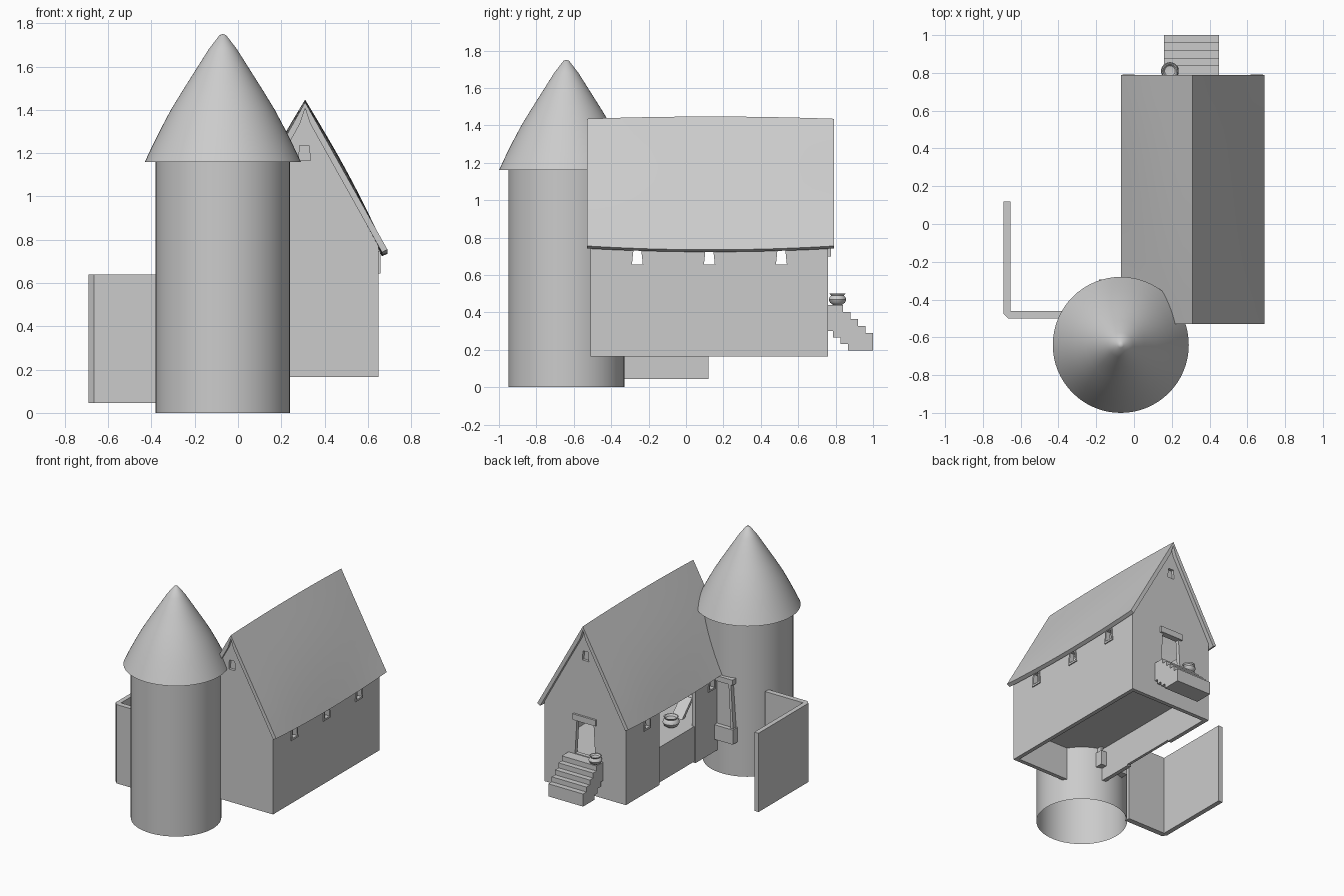
import bpy, bmesh, math
from mathutils import Vector

if "Cube" in bpy.data.objects:
    bpy.data.objects.remove(bpy.data.objects["Cube"])


def finish(name, bm, smooth=False):
    bmesh.ops.recalc_face_normals(bm, faces=bm.faces)
    me = bpy.data.meshes.new(name)
    bm.to_mesh(me)
    bm.free()
    ob = bpy.data.objects.new(name, me)
    bpy.context.collection.objects.link(ob)
    if smooth:
        activate(ob)
        bpy.ops.object.shade_smooth_by_angle(angle=math.radians(35))
    return ob


def activate(ob):
    bpy.ops.object.select_all(action='DESELECT')
    ob.select_set(True)
    bpy.context.view_layer.objects.active = ob


def prism(name, pts, axis, a, b):
    """Extrude a 2D outline along an axis from a to b."""
    place = {'x': lambda p, d: (d, p[0], p[1]),
             'y': lambda p, d: (p[0], d, p[1]),
             'z': lambda p, d: (p[0], p[1], d)}[axis]
    bm = bmesh.new()
    lo = [bm.verts.new(place(p, a)) for p in pts]
    hi = [bm.verts.new(place(p, b)) for p in pts]
    bm.faces.new(lo)
    bm.faces.new(hi)
    n = len(pts)
    for i in range(n):
        k = (i + 1) % n
        bm.faces.new((lo[i], lo[k], hi[k], hi[i]))
    return finish(name, bm)


def box(name, x, y, z):
    return prism(name, [(x[0], y[0]), (x[1], y[0]), (x[1], y[1]), (x[0], y[1])], 'z', *z)


def trapezoid(c, w0, w1, z0, z1):
    return [(c - w0, z0), (c + w0, z0), (c + w1, z1), (c - w1, z1)]


def cut(ob, cutter):
    activate(ob)
    m = ob.modifiers.new("cut", 'BOOLEAN')
    m.operation, m.solver, m.object = 'DIFFERENCE', 'EXACT', cutter
    bpy.ops.object.modifier_apply(modifier=m.name)
    bpy.data.objects.remove(cutter)


def lathe(name, profile, center, steps=64):
    """Revolve (radius, z) points around a vertical axis."""
    bm = bmesh.new()
    vs = [bm.verts.new((center[0] + r, center[1], z)) for r, z in profile]
    es = [bm.edges.new(p) for p in zip(vs, vs[1:])]
    bmesh.ops.spin(bm, geom=vs + es, cent=(center[0], center[1], 0), axis=(0, 0, 1),
                   angle=2 * math.pi, steps=steps)
    bmesh.ops.remove_doubles(bm, verts=bm.verts, dist=0.0005)
    return finish(name, bm, True)


# Round tower with a convex conical roof
TC = (-0.07, -0.64)
tower = lathe("tower_wall", [(0.31, 0), (0.31, 1.17)], TC)
lathe("tower_roof", [(0, 1.16), (0.36, 1.16), (0.325, 1.235), (0.285, 1.315), (0.24, 1.40),
                     (0.185, 1.49), (0.125, 1.585), (0.065, 1.68), (0.015, 1.745), (0, 1.75)], TC)

# Tower doorway, facing the yard
prism("tower_door", trapezoid(-0.07, 0.095, 0.075, 0.37, 0.70), 'y', -0.36, -0.328)
for s in (-1, 1):
    prism("tower_door_post", [(TC[0] + s * x, z) for x, z in
          ((0.085, 0.37), (0.105, 0.37), (0.087, 0.70), (0.067, 0.70))], 'y', -0.37, -0.312)
box("tower_door_lintel", (-0.175, 0.035), (-0.37, -0.305), (0.70, 0.74))
box("tower_door_step", (-0.185, 0.045), (-0.37, -0.295), (0.26, 0.37))

# House gable walls with a small attic recess each
X0, X1, Y0, Y1, ZB, T = -0.03, 0.65, -0.51, 0.76, 0.165, 0.03
XM = (X0 + X1) / 2
gable = [(X0, ZB), (X1, ZB), (X1, 0.775), (XM, 1.405), (X0, 0.775)]
front = prism("front_gable", gable, 'y', Y0, Y0 + T)
back = prism("back_gable", gable, 'y', Y1 - T, Y1)
attic = trapezoid(XM - 0.003, 0.027, 0.022, 1.165, 1.235)
cut(front, prism("cutter", attic, 'y', Y0 - 0.1, Y0 + 0.02))
cut(back, prism("cutter", attic, 'y', Y1 - 0.02, Y1 + 0.1))
cut(back, prism("cutter", trapezoid(XM, 0.085, 0.07, 0.445, 0.70), 'y', Y1 - 0.1, Y1 + 0.1))
box("back_door_lintel", (0.215, 0.405), (Y1 - 0.02, Y1 + 0.015), (0.70, 0.745))

# House side walls; the left one has a wide open bay
right = box("right_wall", (X1 - T, X1), (Y0 + T, Y1 - T), (ZB, 0.775))
left_a = box("left_wall_back", (X0, X0 + T), (0.36, Y1 - T), (ZB, 0.775))
left_b = box("left_wall_front", (X0, X0 + T), (Y0 + T, -0.07), (ZB, 0.775))


def window(wall, y, xo, side):
    xs = sorted((xo - side * 0.1, xo + side * 0.1))
    cut(wall, prism("cutter", trapezoid(y, 0.031, 0.023, 0.655, 0.735), 'x', *xs))
    xf = sorted((xo - side * 0.02, xo + side * 0.008))
    frame = prism("window_frame", trapezoid(y, 0.041, 0.032, 0.643, 0.747), 'x', *xf)
    cut(frame, prism("cutter", trapezoid(y, 0.029, 0.021, 0.657, 0.733), 'x', *xs))


for y in (-0.26, 0.125, 0.51):
    window(right, y, X1, 1)
window(left_a, 0.51, X0, -1)
window(left_b, -0.26, X0, -1)

# Raised floor and the low wall under the open bay
box("house_floor", (X0 + T, X1 - T), (Y0 + T, Y1 - T), (0.41, 0.44))
box("bay_low_wall", (X0 + 0.01, X0 + T), (-0.07, 0.36), (ZB + 0.01, 0.44))

# Puffed house roof: a curved sheet, thickened inward
bm = bmesh.new()
NY, NS = 12, 8
rows = []
for j in range(NY + 1):
    v = j / NY
    bulge = 1 - (2 * v - 1) ** 2
    row = []
    for i in range(-NS, NS + 1):
        u = abs(i) / NS
        s = 1 if i >= 0 else -1
        puff = 0.012 * bulge * math.sin(math.pi * u)
        x = XM + s * (0.38 * u + puff * 0.87)
        z = 1.435 - 0.68 * u + puff * 0.49 + bulge * (0.012 * (1 - u) ** 2 - 0.02 * u ** 3)
        row.append(bm.verts.new((x, -0.53 + 1.32 * v, z)))
    rows.append(row)
for r0, r1 in zip(rows, rows[1:]):
    for i in range(2 * NS):
        bm.faces.new((r0[i], r0[i + 1], r1[i + 1], r1[i]))
roof = finish("house_roof", bm)
if sum(f.normal.z for f in roof.data.polygons) < 0:
    roof.data.flip_normals()
activate(roof)
m = roof.modifiers.new("thickness", 'SOLIDIFY')
m.thickness, m.offset = 0.028, -1
bpy.ops.object.modifier_apply(modifier=m.name)
bpy.ops.object.shade_smooth_by_angle(angle=math.radians(40))

# Back stairs with a stepped underside
top = [(0.76, 0.44)]
for k in range(5):
    y = 0.84 + 0.04 * k
    top += [(y, 0.44 - 0.0375 * k), (y, 0.44 - 0.0375 * (k + 1) if k < 4 else 0.195)]
under = [(0.865, 0.195), (0.865, 0.23), (0.825, 0.23), (0.825, 0.265), (0.785, 0.265),
         (0.785, 0.30), (0.76, 0.30)]
prism("back_stairs", top + under, 'x', 0.16, 0.45)

# Clay pots: one on the stairs, two inside on the floor
for px, py, s in ((0.19, 0.81, 1), (0.13, 0.33, 1.25), (0.11, 0.02, 1.25)):
    lathe("pot", [(r * s, 0.44 + z * s) for r, z in
          ((0, -0.001), (0.024, 0), (0.04, 0.012), (0.047, 0.028), (0.043, 0.042), (0.034, 0.05),
           (0.042, 0.06), (0.036, 0.06), (0.028, 0.05), (0, 0.045))], (px, py), 24)

# Plank leaning inside the bay
prism("leaning_plank", [(-0.14, 0.44), (-0.11, 0.44), (-0.23, 0.56), (-0.25, 0.55)], 'x', 0.11, 0.2)

# L-shaped yard wall with a chamfered corner
prism("yard_wall", [(-0.655, 0.12), (-0.69, 0.12), (-0.69, -0.475), (-0.665, -0.5),
                    (-0.34, -0.5), (-0.34, -0.46), (-0.655, -0.46)], 'z', 0.045, 0.64)
